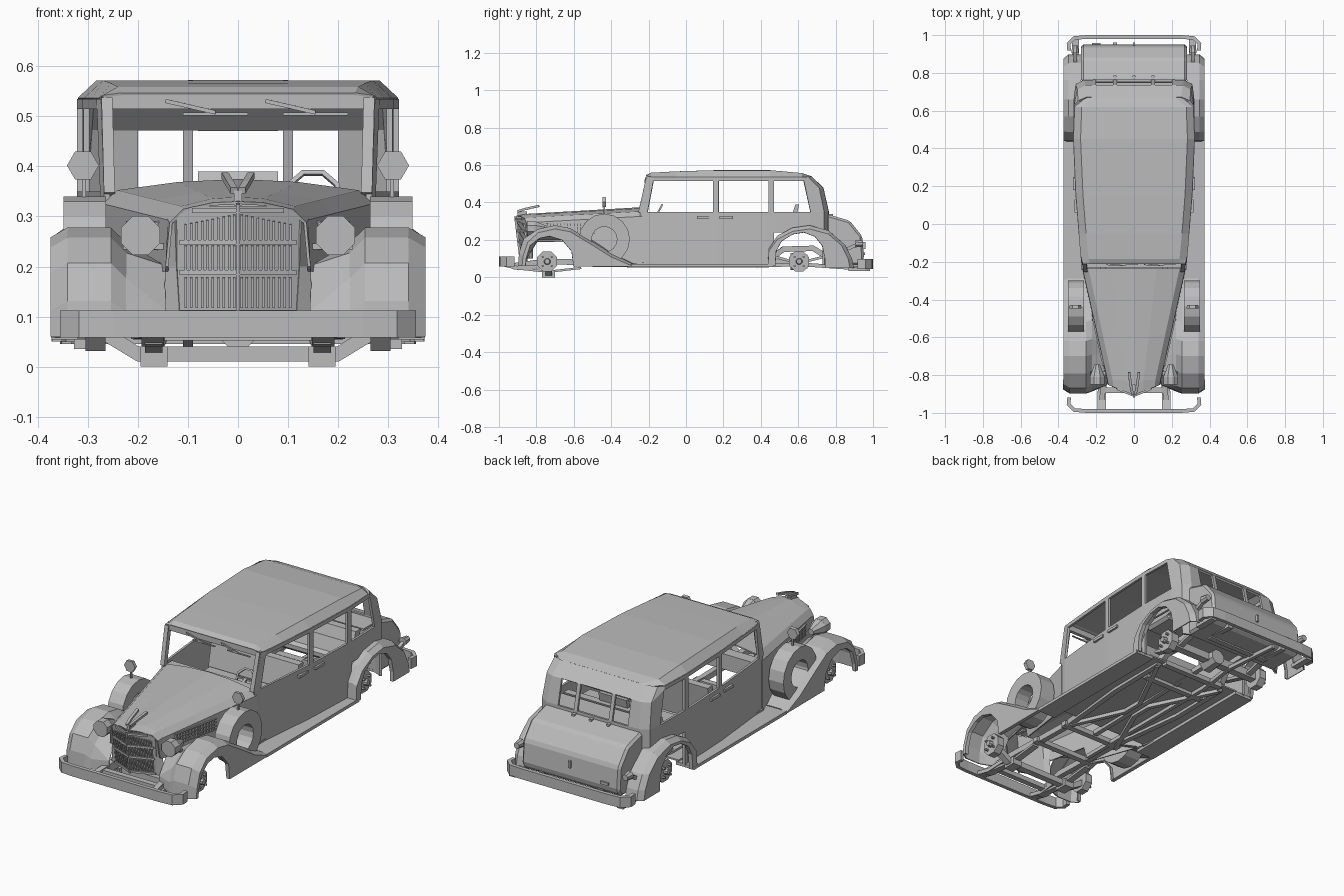
import bpy, bmesh, math
from mathutils import Vector, Matrix

grey = bpy.data.materials.new("body_grey")
grey.diffuse_color = (0.5, 0.5, 0.5, 1)

def finish(name, bm, thick=0, mirror=False, bevel=0):
    bmesh.ops.recalc_face_normals(bm, faces=bm.faces[:])
    me = bpy.data.meshes.new(name)
    bm.to_mesh(me)
    bm.free()
    me.materials.append(grey)
    ob = bpy.data.objects.new(name, me)
    bpy.context.collection.objects.link(ob)
    if mirror:
        m = ob.modifiers.new("mirror", 'MIRROR')
        m.merge_threshold = 0.0005
    if bevel:
        b = ob.modifiers.new("bevel", 'BEVEL')
        b.width, b.segments = bevel, 1
    if thick:
        s = ob.modifiers.new("thickness", 'SOLIDIFY')
        s.thickness, s.offset = thick, 0
    return ob

def skin(name, rows, thick=0.008, mirror=True, skip=()):
    """Grid of quads through rows of points; skip = (row, column) openings."""
    bm = bmesh.new()
    vs = [[bm.verts.new(p) for p in r] for r in rows]
    for i in range(len(rows) - 1):
        for j in range(len(rows[0]) - 1):
            if (i, j) not in skip:
                bm.faces.new((vs[i][j], vs[i + 1][j], vs[i + 1][j + 1], vs[i][j + 1]))
    return finish(name, bm, thick, mirror)

def beam(name, path, w, h, mirror=False):
    """Rectangular bar swept along a path."""
    pts = [Vector(p) for p in path]
    bm = bmesh.new()
    rings = []
    for i, p in enumerate(pts):
        t = (pts[min(i + 1, len(pts) - 1)] - pts[max(i - 1, 0)]).normalized()
        up = Vector((0, 1, 0)) if abs(t.z) > 0.95 else Vector((0, 0, 1))
        s = t.cross(up).normalized()
        n = s.cross(t)
        rings.append([bm.verts.new(p + s * a * w / 2 + n * b * h / 2)
                      for a, b in ((-1, -1), (1, -1), (1, 1), (-1, 1))])
    for a, b in zip(rings, rings[1:]):
        for k in range(4):
            bm.faces.new((a[k], a[(k + 1) % 4], b[(k + 1) % 4], b[k]))
    bm.faces.new(rings[0])
    bm.faces.new(rings[-1])
    return finish(name, bm, 0, mirror)

def box(name, c, s, mirror=False, bevel=0):
    bm = bmesh.new()
    bmesh.ops.create_cube(bm, size=1, matrix=Matrix.Translation(c) @ Matrix.Diagonal((*s, 1)))
    return finish(name, bm, 0, mirror, bevel)

def cyl(name, p, q, r1, r2, n=8, mirror=True):
    p, q = Vector(p), Vector(q)
    d = q - p
    m = Matrix.Translation((p + q) / 2) @ d.to_track_quat('Z', 'Y').to_matrix().to_4x4() \
        @ Matrix.Rotation(math.pi / n, 4, 'Z')
    bm = bmesh.new()
    bmesh.ops.create_cone(bm, cap_ends=True, segments=n, radius1=r1, radius2=r2, depth=d.length, matrix=m)
    return finish(name, bm, 0, mirror)

def prism(name, prof, x0, x1, mirror=False, bevel=0):
    bm = bmesh.new()
    f = bm.faces.new([bm.verts.new((x0, y, z)) for y, z in prof])
    r = bmesh.ops.extrude_face_region(bm, geom=[f])
    bmesh.ops.translate(bm, vec=(x1 - x0, 0, 0),
                        verts=[v for v in r['geom'] if isinstance(v, bmesh.types.BMVert)])
    return finish(name, bm, 0, mirror, bevel)

# Cabin walls: plan path at belt (x, y) and at roof (x, y), swept around to the rear centre
plan = [(.262, -.245, .268, -.2), (.27, -.205, .277, -.17), (.303, .145, .303, .145),
        (.305, .175, .305, .175), (.316, .44, .316, .44), (.316, .47, .316, .47),
        (.313, .665, .311, .625), (.305, .735, .292, .65), (.265, .757, .25, .668),
        (.2, .758, .2, .668), (.11, .758, .11, .668), (.09, .758, .09, .668), (0, .758, 0, .668)]
levels = [.065, .24, .35, None, .535]
rows = []
for z in levels:
    row = []
    for x0, y0, x1, y1 in plan:
        zz = z or (.515 if y0 < .7 else .475)
        t = max(0, (zz - .35) / .185)
        ty = t ** 3 if y0 > .7 else t
        row.append((x0 + (x1 - x0) * t, y0 + (y1 - y0) * ty, zz))
    rows.append(row)
skin("cabin_walls", rows, .012,
     skip=[(2, c) for c in (1, 3, 5, 9, 11)] + [(0, 5), (0, 6)])

# Roof
roof = [(-.212, .27, .54, .545), (-.185, .277, .535, .557), (-.05, .29, .535, .564), (.15, .306, .535, .57),
        (.45, .319, .535, .57), (.62, .313, .535, .555), (.672, .25, .532, .537)]
skin("roof", [[(w, y, zl), (w - .037, y, z), (0, y, z)] for y, w, zl, z in roof], .005)

# Windscreen frame and wipers
beam("windscreen_header", [(-.268, -.2, .53), (268 / -1000 * -1, -.2, .53)], .018, .03)
beam("windscreen_post", [(.257, -.243, .345), (.262, -.2, .535)], .022, .025, True)
for x in (-.11, .09):
    beam("wiper_blade", [(x, -.215, .505), (x + .13, -.215, .505)], .006, .006)
    beam("wiper_arm", [(x - .035, -.215, .531), (x + .065, -.22, .508)], .006, .008)

# Boot with handle, hinges and small plate
prism("boot", [(.75, .338), (.775, .332), (.875, .303), (.942, .22), (.952, .1), (.93, .065), (.75, .065)],
      -.28, .28, bevel=.012)
box("boot_handle", (0, .953, .17), (.012, .014, .035))
box("boot_plate", (-.2, .953, .125), (.045, .01, .014))
for x in (-.1, 0, .1):
    box("boot_hinge", (x, .77, .333), (.016, .03, .012))

# Bonnet with scuttle, and its side louvres
flank = lambda y: .139 + (y + .83) * .2225
nose = [(.142, -.845, .2), (.134, -.852, .287), (.108, -.862, .312), (.05, -.885, .325), (0, -.905, .327)]
def station(y, low):
    t = (y + .825) / .59
    mix = lambda a, b: a + (b - a) * t
    return [(mix(.142, .272), y, low), (mix(.138, .27), y, mix(.292, .325)), (mix(.112, .24), y, mix(.318, .35)),
            (mix(.05, .12), y, mix(.333, .366)), (0, y - .03 * (1 - t), mix(.336, .372))]
skin("bonnet", [nose, station(-.825, .19), station(-.61, .19), station(-.59, .1), station(-.235, .07)], .006)
for k in range(14):
    y = -.74 + k * .018
    box("bonnet_louvre", (flank(y) + .005, y, .262), (.008, .007, .05), True)
for z in (.235, .253, .271, .289):
    beam("louvre_rail", [(flank(-.75) + .005, -.75, z), (flank(-.49) + .005, -.49, z)], .008, .004, True)

# Grille: V-shaped panel with bands and slats
gr = lambda x, z, o=0: (x, -.905 + x * .4 + (.32 - z) * .12 - o, z)
skin("grille_panel", [[gr(0, z), gr(.06, z), gr(w, z)] for z, w in ((.1, .115), (.2, .121), (.3, .122), (.32, .09))], .004)
skin("grille_shell", [[gr(w, z), (xo, -.82, z)] for z, w, xo in
                      ((.1, .115, .148), (.2, .121, .143), (.295, .124, .138))], .006)
for z in (.108, .188, .248, .312):
    w = .115 if z < .3 else .09
    beam("grille_band", [gr(0, z, .005), gr(w, z, .005)], .012, .01, True)
for z0, z1 in ((.118, .178), (.194, .242), (.254, .305)):
    for k in range(10):
        x = .007 + k * .0108
        top = z1 - (x * .2 if z1 > .3 else 0)
        beam("grille_slat", [gr(x, z0, .005), gr(x, top, .005)], .005, .01, True)
beam("grille_spine", [gr(0, .1, .006), gr(0, .325, .006)], .008, .014)

# Bonnet ornament
box("ornament_base", (0, -.875, .337), (.016, .05, .03))
for s in (-1, 1):
    beam("ornament_wing", [(s * .008, -.9, .352), (s * .016, -.86, .365), (s * .026, -.785, .382)], .014, .012)

# Front fenders: upper curve paired with wheel-arch curve
top = [(-.895, .06), (-.89, .13), (-.865, .205), (-.79, .255), (-.7, .275), (-.62, .26),
       (-.52, .2), (-.4, .125), (-.29, .072)]
arch = [(-.86, .06), (-.857, .1), (-.835, .17), (-.785, .21), (-.73, .222), (-.66, .2),
        (-.61, .14), (-.6, .06), (-.29, .06)]
rows = []
for i, ((y, z), (ya, za)) in enumerate(zip(top, arch)):
    xi = max(.145, flank(y))
    low = .11 if i < 3 else .2
    xs = max(.235, xi)
    rows.append([(xi, max(y, -.85), min(z, low)), (xs - .01, y + .01, max(z - .03, min(z, low))),
                 (xs + .02, y, z), (.34, y, z),
                 (.372, y + (.02 if i < 3 else 0), max(z - .018, za)), (.372, ya, za), (.355, ya, za)])
skin("front_fender", rows, .006)

# Rear fenders
top = [(.44, .06), (.445, .15), (.49, .22), (.57, .262), (.66, .275), (.76, .248),
       (.85, .17), (.885, .1), (.895, .05)]
arch = [(.475, .06), (.48, .14), (.51, .195), (.57, .232), (.63, .242), (.69, .22),
        (.73, .17), (.745, .1), (.745, .05)]
rows = [[(.28 if y > .74 else .312, y, z), (.345, y, z), (.37, y - (.02 if y > .8 else 0), max(z - .018, za)),
         (.37, ya, za), (.352, ya, za)] for (y, z), (ya, za) in zip(top, arch)]
skin("rear_fender", rows, .006)

# Running boards, floor and parcel shelf
box("running_board", (.32, .085, .062), (.105, .76, .016), True)
box("floor", (0, .11, .075), (.56, .7, .008))
box("parcel_shelf", (0, .69, .338), (.56, .12, .01))

# Spare wheel covers with mirrors on stalks
rings = []
for k in range(17):
    a = 2 * math.pi * k / 16
    rings.append([(x, -.437 + r * math.cos(a), .203 + r * math.sin(a))
                  for r, x in ((.068, .266), (.137, .264), (.137, .349), (.068, .347), (.068, .266))])
skin("spare_wheel", rings, 0)
beam("mirror_stalk", [(.308, -.437, .33), (.308, -.437, .41)], .008, .01, True)
cyl("mirror", (.31, -.447, .402), (.31, -.429, .402), .032, .03, 6)

# Headlights
cyl("headlight", (.195, -.85, .262), (.195, -.81, .262), .042, .042)
cyl("headlight_back", (.195, -.81, .262), (.195, -.745, .26), .042, .016)
beam("headlight_bracket", [(.14, -.79, .24), (.23, -.79, .24)], .02, .012, True)

# Door handles and tail lamps
for y, x in ((.095, .308), (.215, .316)):
    box("door_handle", (x, y, .32), (.014, .07, .014), True)
cyl("tail_lamp", (.312, .905, .18), (.312, .945, .18), .022, .016)
beam("tail_lamp_arm", [(.312, .86, .15), (.312, .915, .175)], .018, .018, True)

# Bumpers and brackets
for name, s, z in (("front_bumper", -1, .085), ("rear_bumper", 1, .072)):
    beam(name, [(.343, s * .918, z), (.347, s * .955, z), (.315, s * .985, z), (.25, s * .99, z), (0, s * .99, z)],
         .02, .054, True)
beam("front_bumper_arm", [(.17, -.985, .07), (.17, -.9, .05), (.165, -.76, .06)], .045, .02, True)
beam("rear_bumper_arm", [(.31, .985, .045), (.31, .87, .045)], .035, .02, True)

# Chassis rails, cross members and X brace
beam("chassis_rail", [(.17, -.93, .06), (.15, -.75, .085), (.15, -.35, .075), (.2, .1, .07), (.2, .42, .075),
                      (.17, .52, .15), (.17, .68, .155), (.17, .8, .08), (.17, .95, .07)], .028, .03, True)
beam("x_brace", [(.17, -.35, .068), (.03, -.03, .066), (.03, .08, .066), (.2, .42, .068)], .022, .028, True)
for y, z in ((-.88, .065), (-.55, .075), (-.33, .07), (.3, .066), (.45, .07), (.8, .07)):
    box("cross_member", (0, y, z), (.36, .03, .025))
beam("exhaust", [(-.12, -.5, .065), (-.12, .4, .062), (-.1, .6, .07), (-.1, .96, .045)], .02, .02)
beam("propeller_shaft", [(0, -.3, .066), (0, .6, .085)], .025, .025)

# Axles, springs and hubs
beam("front_axle", [(-.28, -.735, .075), (-.2, -.735, .025), (.2, -.735, .025), (.28, -.735, .075)], .035, .03)
box("front_spring_block", (.168, -.735, .02), (.054, .07, .04), True)
beam("front_spring", [(.168, -.93, .05), (.168, -.735, .03), (.168, -.56, .05)], .035, .012, True)
beam("rear_axle", [(-.28, .605, .085), (.28, .605, .085)], .04, .04)
cyl("differential", (0, .56, .085), (0, .65, .085), .05, .04, 8, False)
beam("rear_spring", [(.22, .44, .12), (.22, .6, .075), (.22, .78, .12)], .03, .014, True)
for y, z in ((-.742, .085), (.605, .085)):
    cyl("wheel_hub", (.265, y, z), (.305, y, z), .058, .058)
    cyl("hub_cap", (.305, y, z), (.325, y, z), .018, .014)
    for k in range(4):
        a = math.pi / 4 + k * math.pi / 2
        cy, cz = y + .034 * math.cos(a), z + .034 * math.sin(a)
        cyl("wheel_stud", (.3, cy, cz), (.322, cy, cz), .006, .006, 6)

# Interior: dashboard, steering wheel, seats
box("dashboard", (0, -.2, .3), (.52, .06, .08))
rings = []
for k in range(9):
    a = 2 * math.pi * (k + .5) / 8
    rings.append([(.15 + r * math.cos(a), -.15 + r * .45 * math.sin(a), .345 + r * .85 * math.sin(a))
                  for r in (.048, .058)])
skin("steering_wheel", rings, .009, False)
beam("steering_column", [(.15, -.15, .345), (.15, -.22, .3)], .014, .014)
beam("steering_spoke", [(.098, -.15, .345), (.202, -.15, .345)], .008, .008)
box("front_seat", (0, .03, .17), (.5, .18, .08), bevel=.015)
prism("front_seat_back", [(.1, .14), (.15, .14), (.18, .335), (.14, .335)], -.25, .25)
box("rear_seat", (0, .5, .265), (.54, .18, .05), bevel=.015)
prism("rear_seat_back", [(.55, .26), (.6, .26), (.62, .345), (.58, .345)], -.27, .27)
prism("rear_headrest", [(.57, .345), (.595, .345), (.605, .39), (.585, .39)], -.08, .08)
